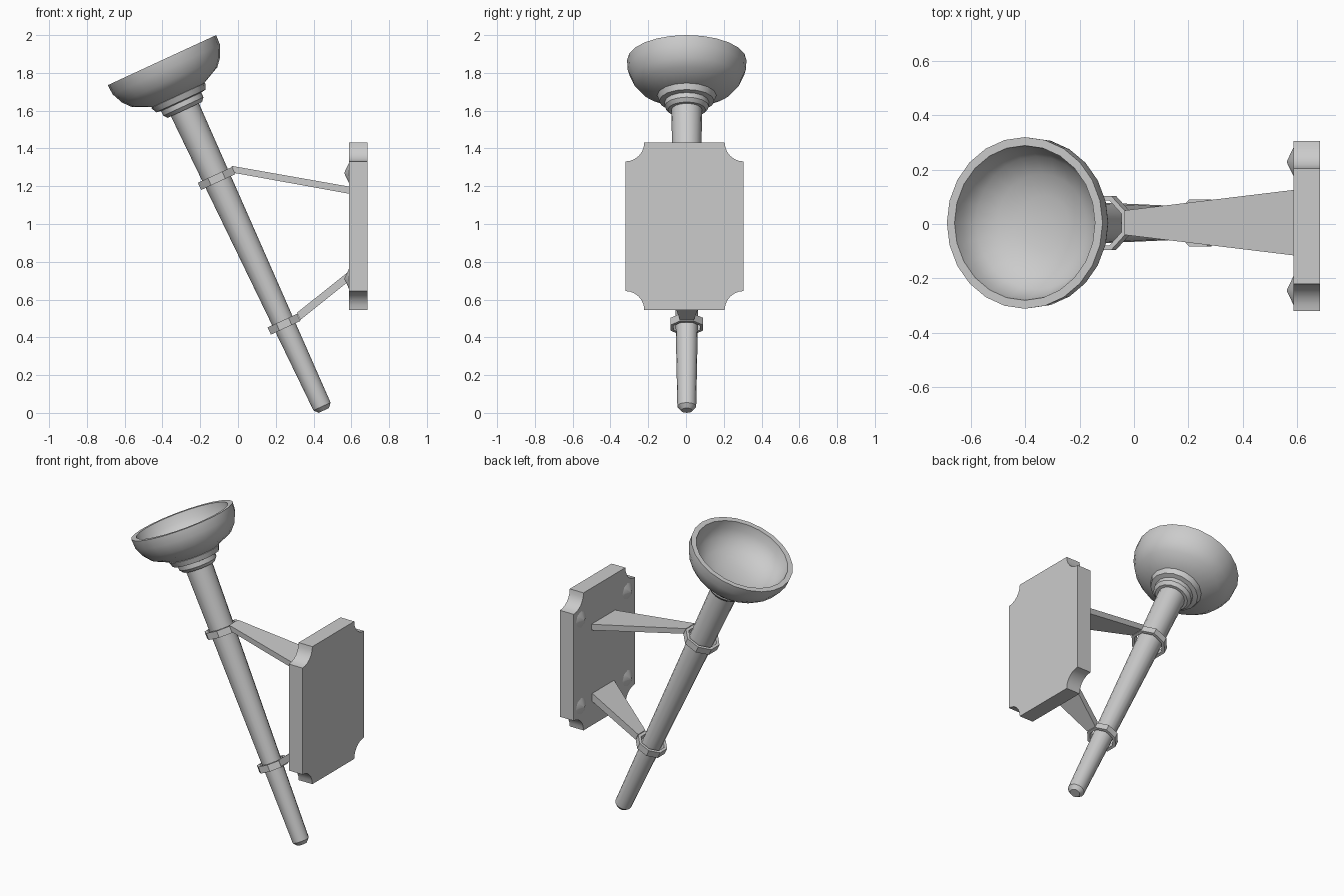
import bpy, bmesh
from math import sin, cos, pi, radians
from mathutils import Vector, Matrix

if "Cube" in bpy.data.objects:
    bpy.data.objects.remove(bpy.data.objects["Cube"])

# Tilted torch frame: origin at the rim centre, local z along the shaft
TILT = Matrix.Translation((-0.4025, 0.004, 1.8675)) @ Matrix.Rotation(radians(-24.8), 4, 'Y')


def make(name, verts, faces, matrix=Matrix(), smooth=0):
    mesh = bpy.data.meshes.new(name)
    mesh.from_pydata([matrix @ Vector(v) for v in verts], [], faces)
    bm = bmesh.new()
    bm.from_mesh(mesh)
    bmesh.ops.remove_doubles(bm, verts=bm.verts, dist=1e-5)
    bmesh.ops.recalc_face_normals(bm, faces=bm.faces)
    bm.to_mesh(mesh)
    bm.free()
    ob = bpy.data.objects.new(name, mesh)
    bpy.context.collection.objects.link(ob)
    if smooth:
        bpy.ops.object.select_all(action='DESELECT')
        ob.select_set(True)
        bpy.context.view_layer.objects.active = ob
        bpy.ops.object.shade_smooth_by_angle(angle=radians(smooth))
    return ob


def lathe(name, profile, n, matrix=TILT, closed=False, smooth=35, phase=0.0):
    """Revolve (radius, height) points; closed joins last ring to first."""
    verts = [(r * cos(2 * pi * i / n + phase), r * sin(2 * pi * i / n + phase), z)
             for r, z in profile for i in range(n)]
    m = len(profile)
    faces = []
    for j in range(m if closed else m - 1):
        k = (j + 1) % m
        for i in range(n):
            i2 = (i + 1) % n
            faces.append((j * n + i, j * n + i2, k * n + i2, k * n + i))
    if not closed:
        faces += [tuple(range(n)), tuple(range((m - 1) * n, m * n))]
    return make(name, verts, faces, matrix, smooth)


# Bowl: outer shell, flat rim, hollow inside
lathe("bowl", [(0.10, -0.21), (0.15, -0.205), (0.250, -0.157), (0.286, -0.115), (0.313, -0.055),
               (0.316, 0.0), (0.285, 0.0), (0.276, -0.05), (0.245, -0.105),
               (0.18, -0.15), (0.10, -0.172), (0.03, -0.178)], 24, smooth=40)

# Stepped collar under the bowl
lathe("collar", [(0.10, -0.29), (0.117, -0.27), (0.117, -0.243), (0.145, -0.238),
                 (0.157, -0.206), (0.12, -0.195)], 16)

# Tapered shaft with chamfered tip
lathe("shaft", [(0.03, -2.043), (0.05, -2.02), (0.083, -0.22)], 16)

# Octagonal clamps around the shaft
for name, s, apothem, inner in (("upper_clamp", -0.69, 0.10, 0.083),
                                ("lower_clamp", -1.54, 0.086, 0.069)):
    k = 1 / cos(pi / 8)
    lathe(name, [(inner * k, s - 0.021), (apothem * k, s - 0.021),
                 (apothem * k, s + 0.021), (inner * k, s + 0.021)], 8,
          closed=True, smooth=0, phase=pi / 8)


# Flared arms from clamps to plate: (x, z top, x, z bottom, half width) per end
def arm(name, start, end):
    verts = []
    for xt, zt, xb, zb, w in (start, end):
        verts += [(xt, 0.005 - w, zt), (xt, 0.005 + w, zt),
                  (xb, 0.005 + w, zb), (xb, 0.005 - w, zb)]
    make(name, verts, [(0, 1, 2, 3), (4, 5, 6, 7), (0, 1, 5, 4),
                       (1, 2, 6, 5), (2, 3, 7, 6), (3, 0, 4, 7)])


arm("upper_arm", (-0.035, 1.308, -0.017, 1.270, 0.045), (0.60, 1.196, 0.60, 1.158, 0.122))
arm("lower_arm", (0.312, 0.530, 0.330, 0.492, 0.037), (0.60, 0.760, 0.60, 0.708, 0.115))

# Wall plate with scooped corners
X0, X1, YC, ZC, HY, HZ, R = 0.587, 0.685, -0.008, 0.988, 0.313, 0.443, 0.10
outline = []
for q, (sy, sz) in enumerate(((1, 1), (-1, 1), (-1, -1), (1, -1))):
    arc = [(YC + sy * (HY - R * cos(a)), ZC + sz * (HZ - R * sin(a)))
           for a in (pi / 2 * i / 6 for i in range(7))]
    # order each scoop so the outline runs counter-clockwise
    start_on_side = q in (0, 2)
    outline += arc[::-1] if start_on_side else arc
n = len(outline)
make("wall_plate", [(x, y, z) for x in (X0, X1) for y, z in outline],
     [tuple(range(n)), tuple(range(n, 2 * n))] +
     [(i, (i + 1) % n, n + (i + 1) % n, n + i) for i in range(n)], smooth=30)

# Pointed nail heads on the plate face
for sy in (-1, 1):
    for z in (0.71, 1.27):
        m = Matrix.Translation((X0, YC + sy * 0.237, z)) @ Matrix.Rotation(-pi / 2, 4, 'Y')
        lathe("nail_head", [(0.052, -0.01), (0.052, 0.0), (0.004, 0.023)], 8, matrix=m)
